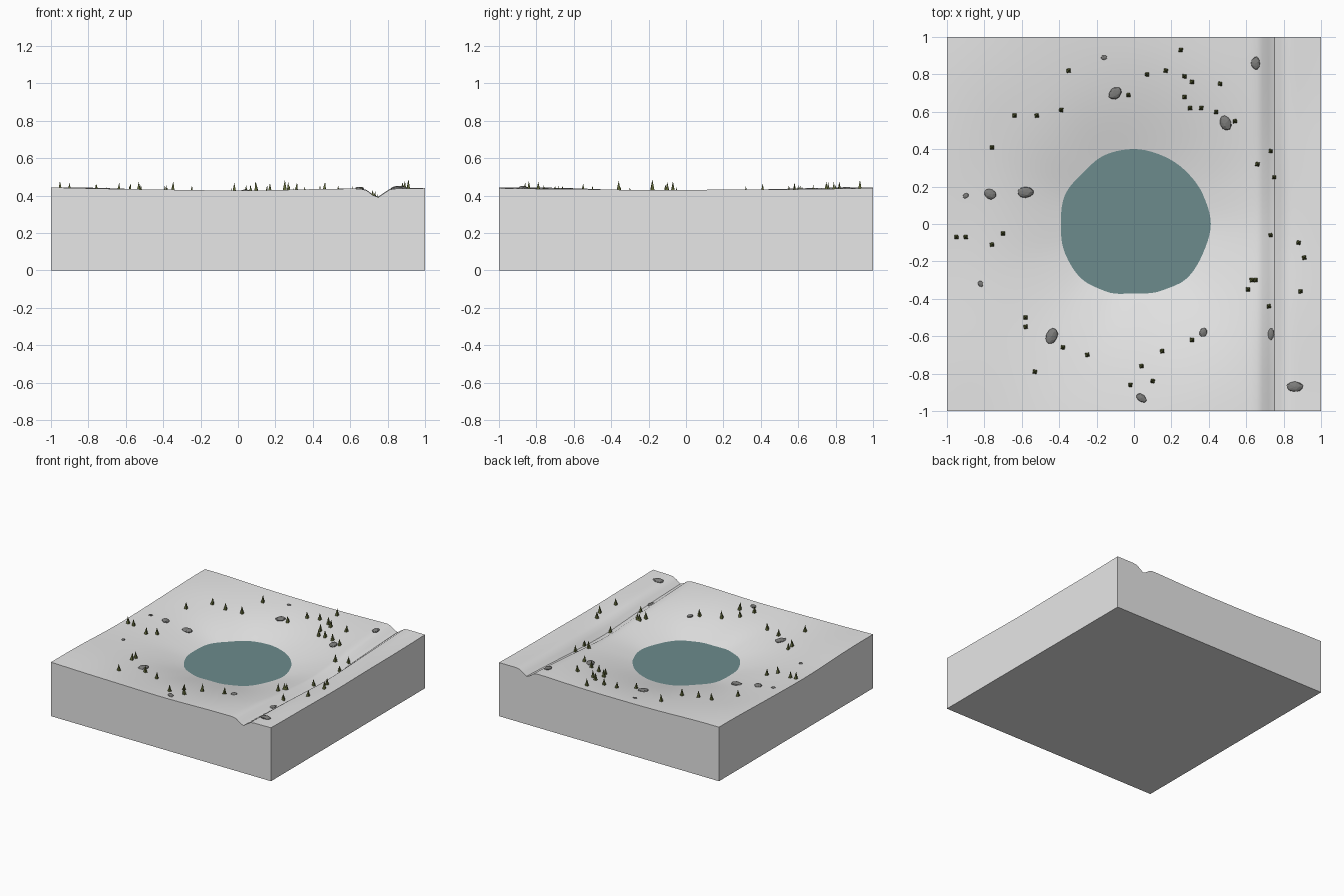
import bpy
import bmesh
import math
import random
from mathutils import Matrix, Vector

random.seed(4)

default_cube = bpy.data.objects.get("Cube")
if default_cube:
    bpy.data.objects.remove(default_cube, do_unlink=True)

GROUND_LEVEL = 0.443
WATER_LEVEL = 0.32
BOWL_DEPTH = 0.182
BOWL_FALLOFF = 2.44
CHANNEL_X = 0.745
CHANNEL_DEPTH = 0.047
CHANNEL_WIDTH = 0.045
# Shore radius in hundredths, anticlockwise from +x in equal steps
SHORE = [41, 40, 39.5, 39.5, 40, 40, 38.5, 40, 39, 40, 40.5, 39, 37, 38.5, 40.5, 40]


def make_material(name, colour):
    material = bpy.data.materials.new(name)
    material.use_nodes = True
    material.diffuse_color = (*colour, 1)
    shader = next(n for n in material.node_tree.nodes if n.type == "BSDF_PRINCIPLED")
    shader.inputs["Base Color"].default_value = (*colour, 1)
    shader.inputs["Roughness"].default_value = 0.9
    return material


def make_object(name, bm, material, smooth=False):
    bmesh.ops.recalc_face_normals(bm, faces=bm.faces)
    mesh = bpy.data.meshes.new(name)
    bm.to_mesh(mesh)
    bm.free()
    mesh.materials.append(material)
    obj = bpy.data.objects.new(name, mesh)
    bpy.context.collection.objects.link(obj)
    if smooth:
        bpy.ops.object.select_all(action="DESELECT")
        obj.select_set(True)
        bpy.context.view_layer.objects.active = obj
        bpy.ops.object.shade_smooth_by_angle(angle=math.radians(30))
    return obj


def shore_radius(angle):
    """Blend smoothly between neighbouring shore radii."""
    step = (angle / math.tau % 1) * len(SHORE)
    index = int(step)
    blend = step - index
    blend = blend * blend * (3 - 2 * blend)
    here = SHORE[index % len(SHORE)]
    after = SHORE[(index + 1) % len(SHORE)]
    return (here + (after - here) * blend) / 100


def ground_height(x, y):
    """Gentle bowl for the pond, a straight drainage channel and soft bumps."""
    radius = math.hypot(x, y)
    base_radius = 0.4
    scaled = radius * base_radius / shore_radius(math.atan2(y, x))
    # Irregularity of the shore fades out towards the border
    fade = max(0, min(1, (radius - base_radius) * 2))
    scaled += (radius - scaled) * fade
    bowl = BOWL_DEPTH * math.exp(-BOWL_FALLOFF * scaled ** 2)
    channel = CHANNEL_DEPTH * math.exp(-((x - CHANNEL_X) / CHANNEL_WIDTH) ** 2)
    bumps = math.sin(7 * x + 2 * y) * math.cos(6 * y - x) + math.sin(4 * y - 5 * x)
    return GROUND_LEVEL - bowl - channel + 0.002 * bumps * fade


# Materials
earth = make_material("pale grey earth", (0.8, 0.8, 0.8))
water_colour = make_material("teal water", (0.15, 0.26, 0.265))
stone_colour = make_material("grey stone", (0.2, 0.2, 0.195))
grass_colour = make_material("olive grass", (0.12, 0.14, 0.04))

# Ground block: sculpted grid with straight sides and a flat base
bm = bmesh.new()
bmesh.ops.create_grid(bm, x_segments=64, y_segments=64, size=1)
for vert in bm.verts:
    vert.co.z = ground_height(vert.co.x, vert.co.y)
border = [edge for edge in bm.edges if edge.is_boundary]
skirt = bmesh.ops.extrude_edge_only(bm, edges=border)["geom"]
for item in skirt:
    if isinstance(item, bmesh.types.BMVert):
        item.co.z = 0
rim = [edge for edge in bm.edges if edge.is_boundary]
bmesh.ops.contextual_create(bm, geom=rim)
make_object("ground_block", bm, earth, smooth=True)

# Pond surface, tucked slightly into the bank
bm = bmesh.new()
outline = []
for i in range(96):
    angle = math.tau * i / 96
    reach = shore_radius(angle) + 0.02
    outline.append(bm.verts.new((reach * math.cos(angle), reach * math.sin(angle), WATER_LEVEL)))
bm.faces.new(outline)
make_object("pond_water", bm, water_colour)

# Stones: x, y, half length, half width in hundredths, then turn in degrees
STONES = [
    (-16, 89, 1.7, 1.2, 0), (65, 86, 3.5, 2.5, 90), (-10, 70, 4, 3, 45),
    (49, 54, 4, 3, 110), (-90, 15, 1.7, 1.3, 30), (-77, 16, 3.5, 2.7, 150),
    (-58, 17, 4.5, 3, 0), (-82, -32, 1.7, 1.4, 120), (-44, -60, 4.5, 3, 65),
    (37, -58, 2.5, 2, 80), (73, -59, 3.2, 2, 80), (86, -87, 4.5, 2.8, 0),
    (4, -93, 3, 2, 140),
]
bm = bmesh.new()
for x, y, length, width, turn in STONES:
    centre = Vector((x, y, 0)) / 100
    centre.z = ground_height(centre.x, centre.y) + width * 0.001
    shape = (Matrix.Translation(centre)
             @ Matrix.Rotation(math.radians(turn), 4, "Z")
             @ Matrix.Diagonal((length / 100, width / 100, width / 200, 1)))
    made = bmesh.ops.create_icosphere(bm, subdivisions=2, radius=1)["verts"]
    for vert in made:
        vert.co *= random.uniform(0.92, 1.06)
    bmesh.ops.transform(bm, matrix=shape, verts=made)
make_object("scattered_stones", bm, stone_colour)

# Grass spikes: positions in hundredths
GRASS = [
    (25, 93), (-35, 82), (7, 80), (17, 82), (27, 79), (31, 76), (46, 75),
    (-3, 69), (27, 68), (30, 62), (36, 62), (44, 60), (54, 55), (-39, 61),
    (-52, 58), (-64, 58), (-76, 41), (66, 32), (73, 39), (75, 25), (-95, -7),
    (-90, -7), (-76, -11), (-70, -5), (73, -6), (88, -10), (91, -18),
    (89, -36), (65, -30), (63, -30), (61, -35), (72, -44), (-58, -50),
    (-58, -55), (-38, -66), (-25, -70), (-53, -79), (31, -62), (15, -68),
    (4, -76), (10, -84), (-2, -86),
]
bm = bmesh.new()
for x, y in GRASS:
    height = random.uniform(0.055, 0.07)
    foot = Vector((x, y, 0)) / 100
    foot.z = ground_height(foot.x, foot.y) - 0.004
    lean = Matrix.Rotation(random.uniform(-0.1, 0.1), 4, "Y")
    spin = Matrix.Rotation(math.pi / 4 + random.uniform(-0.2, 0.2), 4, "Z")
    lift = Matrix.Translation((0, 0, height / 2))
    bmesh.ops.create_cone(bm, cap_ends=True, segments=4, radius1=0.016, radius2=0,
                          depth=height, matrix=Matrix.Translation(foot) @ lean @ spin @ lift)
make_object("grass_spikes", bm, grass_colour)
